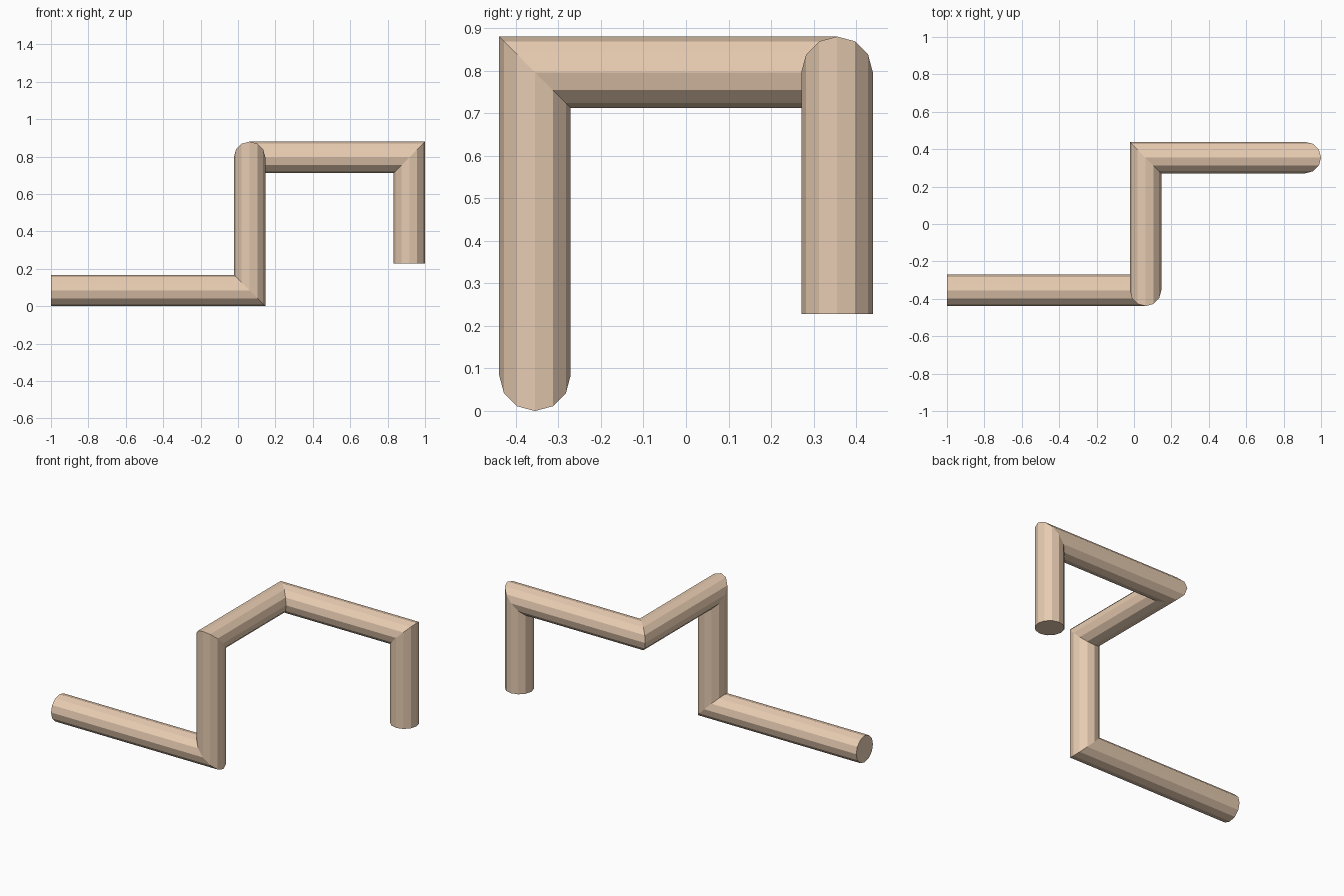
import bpy, bmesh
from math import cos, sin, pi
from mathutils import Vector

if "Cube" in bpy.data.objects:
    bpy.data.objects.remove(bpy.data.objects["Cube"])

SIDES, R = 12, 0.084

# Centre line of the bent pipe
path = [Vector(p) for p in (
    (-1.0, -0.355, R),
    (0.062, -0.355, R),
    (0.062, -0.355, 0.796),
    (0.062, 0.355, 0.796),
    (0.916, 0.355, 0.796),
    (0.916, 0.355, 0.228),
)]
dirs = [(b - a).normalized() for a, b in zip(path, path[1:])]

bm = bmesh.new()

# Round start ring, then slide it along each run onto the next mitre plane
ring = [path[0] + Vector((0, R * cos(2 * pi * i / SIDES), R * sin(2 * pi * i / SIDES)))
        for i in range(SIDES)]
rings = [[bm.verts.new(p) for p in ring]]
for k, d in enumerate(dirs):
    normal = d + dirs[min(k + 1, len(dirs) - 1)]
    ring = [p + d * ((path[k + 1] - p).dot(normal) / d.dot(normal)) for p in ring]
    rings.append([bm.verts.new(p) for p in ring])

# Walls between rings
for a, b in zip(rings, rings[1:]):
    for i in range(SIDES):
        j = (i + 1) % SIDES
        bm.faces.new((a[i], a[j], b[j], b[i]))

# End caps
bm.faces.new(rings[0])
bm.faces.new(rings[-1])
bmesh.ops.recalc_face_normals(bm, faces=bm.faces)

mesh = bpy.data.meshes.new("bent_pipe")
bm.to_mesh(mesh)
bm.free()
pipe = bpy.data.objects.new("bent_pipe", mesh)
bpy.context.collection.objects.link(pipe)

# Tan colour
mat = bpy.data.materials.new("tan")
mat.diffuse_color = (0.8, 0.6, 0.44, 1)
mat.use_nodes = True
mat.node_tree.nodes["Principled BSDF"].inputs["Base Color"].default_value = mat.diffuse_color
mesh.materials.append(mat)
